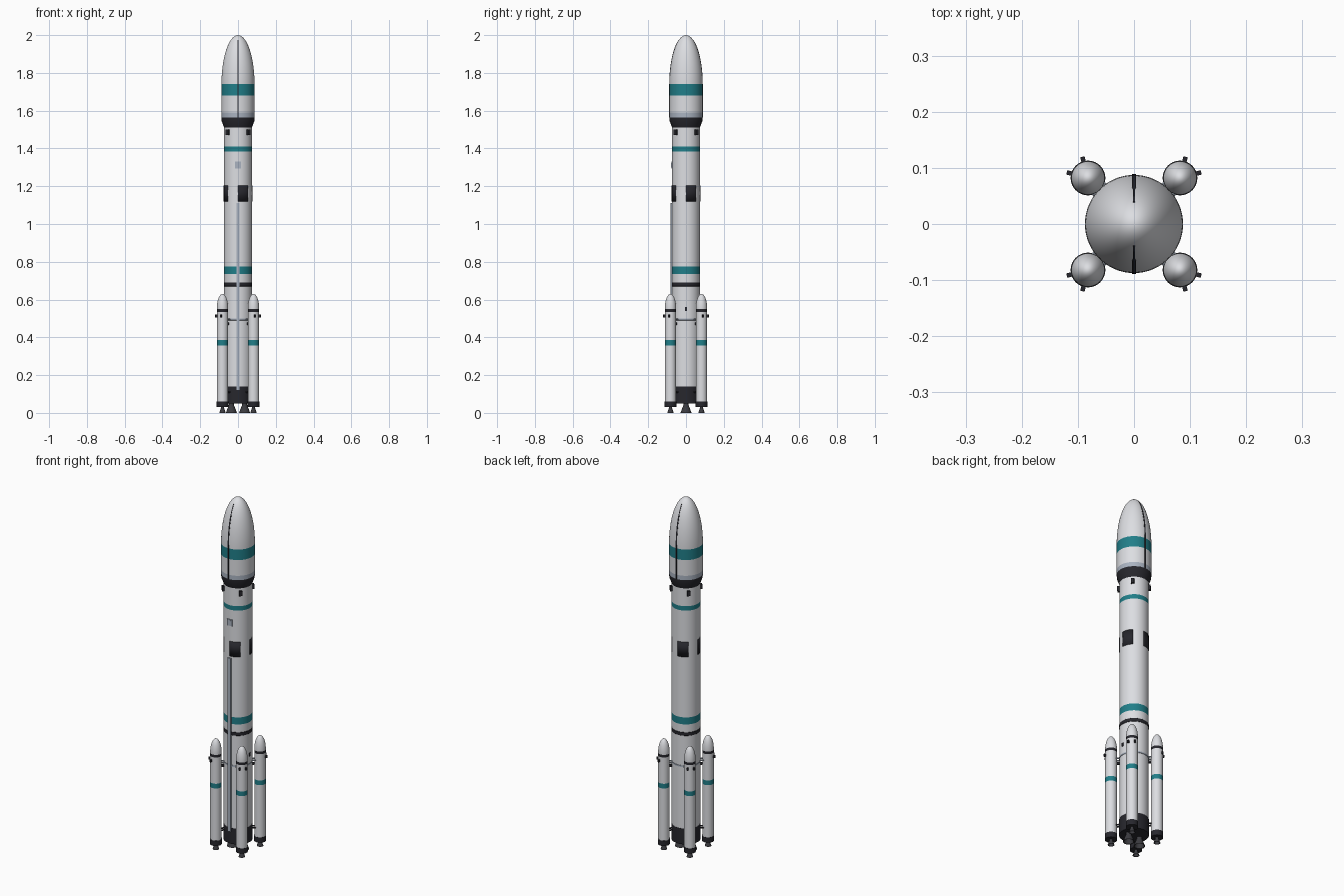
import bpy, bmesh, math
from mathutils import Matrix, Vector

cube = bpy.data.objects.get("Cube")
if cube:
    bpy.data.objects.remove(cube, do_unlink=True)


def material(name, r, g, b):
    m = bpy.data.materials.new(name)
    m.use_nodes = True
    m.diffuse_color = (r, g, b, 1)
    bsdf = m.node_tree.nodes["Principled BSDF"]
    bsdf.inputs["Base Color"].default_value = (r, g, b, 1)
    bsdf.inputs["Roughness"].default_value = 0.6
    return m


WHITE = material("white_paint", 0.72, 0.73, 0.76)
TEAL = material("teal_paint", 0.015, 0.21, 0.25)
BLACK = material("black_paint", 0.02, 0.02, 0.026)
GREY = material("blue_grey", 0.40, 0.45, 0.53)
STEEL = material("dark_metal", 0.045, 0.045, 0.052)


def finish(name, bm, mats, smooth=True):
    bmesh.ops.recalc_face_normals(bm, faces=bm.faces)
    for f in bm.faces:
        f.smooth = smooth
    me = bpy.data.meshes.new(name)
    bm.to_mesh(me)
    bm.free()
    for m in mats:
        me.materials.append(m)
    if smooth:
        me.set_sharp_from_angle(angle=math.radians(35))
    ob = bpy.data.objects.new(name, me)
    bpy.context.collection.objects.link(ob)
    return ob


def lathe(name, profile, at=(0, 0), sides=48):
    """Revolve (radius, z, material of the segment above) from bottom to top."""
    mats = list(dict.fromkeys(p[2] for p in profile))
    bm = bmesh.new()
    rings = []
    for r, z, _ in profile:
        n = 1 if r < 1e-5 else sides
        rings.append([bm.verts.new((at[0] + r * math.cos(math.tau * i / sides),
                                    at[1] + r * math.sin(math.tau * i / sides), z))
                      for i in range(n)])
    for a, b, p in zip(rings, rings[1:], profile):
        for i in range(sides):
            j = (i + 1) % sides
            quad = [a[i % len(a)], a[j % len(a)], b[j % len(b)], b[i % len(b)]]
            f = bm.faces.new(list(dict.fromkeys(quad)))
            f.material_index = mats.index(p[2])
    for ring, p in ((rings[0], profile[0]), (rings[-1], profile[-1])):
        if len(ring) > 1:
            bm.faces.new(ring).material_index = mats.index(p[2])
    return finish(name, bm, mats)


def dome(radius, z0, z1, mat, steps=14):
    out = []
    for i in range(steps + 1):
        t = math.pi / 2 * i / steps
        out.append((radius * math.cos(t), z0 + (z1 - z0) * math.sin(t), mat))
    return out


def box(name, size, centre, mat, angle=0.0):
    bm = bmesh.new()
    bmesh.ops.create_cube(bm, size=1, matrix=Matrix.Translation(centre)
                          @ Matrix.Rotation(angle, 4, 'Z') @ Matrix.Diagonal((*size, 1)))
    return finish(name, bm, [mat], smooth=False)


def rod(name, a, b, radius, mat):
    a, b = Vector(a), Vector(b)
    d = b - a
    bm = bmesh.new()
    bmesh.ops.create_cone(bm, cap_ends=True, segments=10, radius1=radius, radius2=radius,
                          depth=d.length, matrix=Matrix.Translation((a + b) / 2)
                          @ d.to_track_quat('Z', 'Y').to_matrix().to_4x4())
    return finish(name, bm, [mat])


def arc_plate(name, radius, start, end, z0, z1, mat, steps=8):
    bm = bmesh.new()
    cols = []
    for i in range(steps + 1):
        t = math.radians(start + (end - start) * i / steps)
        x, y = radius * math.cos(t), radius * math.sin(t)
        cols.append((bm.verts.new((x, y, z0)), bm.verts.new((x, y, z1))))
    for a, b in zip(cols, cols[1:]):
        bm.faces.new((a[0], b[0], b[1], a[1]))
    ob = finish(name, bm, [mat])
    mod = ob.modifiers.new("thickness", 'SOLIDIFY')
    mod.thickness = 0.002
    mod.offset = 0
    return ob


def nozzle(name, x, y, top_z, throat, mouth, mat):
    # flared bell, open at the bottom
    wall = [(throat, top_z), (throat * 0.9, top_z * 0.8),
            (mouth * 0.72, top_z * 0.42), (mouth, 0)]
    inner = [(r * 0.88, z + 0.001 * (z == 0)) for r, z in wall[1:]]
    profile = list(reversed(inner[::-1])) + wall[::-1]
    return lathe(name, [(r, z, mat) for r, z in profile], (x, y), 24)


R, F = 0.074, 0.0875   # core and fairing radius

# Core stage with painted bands
lathe("core_stage", [
    (R + 0.001, 0.05, BLACK), (R + 0.001, 0.14, BLACK), (R, 0.14, WHITE),
    (R, 0.67, BLACK), (R + 0.001, 0.671, BLACK), (R + 0.001, 0.689, BLACK),
    (R, 0.69, WHITE), (R, 0.735, TEAL), (R, 0.775, WHITE),
    (R, 1.385, TEAL), (R, 1.41, WHITE), (R, 1.515, WHITE)])

# Payload adapter and fairing
lathe("payload_adapter", [(R, 1.512, BLACK), (F - 0.001, 1.545, BLACK), (F, 1.565, BLACK)])
fairing = [(F, 1.565, GREY), (F, 1.59, WHITE), (F, 1.68, TEAL)] + dome(F, 1.74, 2.0, WHITE, 24)
lathe("payload_fairing", fairing, sides=64)

# Fairing seam strips, front and back
for side, label in ((-1, "front"), (1, "back")):
    bm = bmesh.new()
    rows = []
    for r, z, _ in fairing:
        if z < 1.98:
            w = 0.0035 if r > 0.065 else 0.002
            rows.append([bm.verts.new((sx * w, side * (r + d), z))
                         for sx, d in ((-1, -0.002), (-1, 0.0012), (1, 0.0012), (1, -0.002))])
    for a, b in zip(rows, rows[1:]):
        for i in range(4):
            bm.faces.new((a[i], a[(i + 1) % 4], b[(i + 1) % 4], b[i]))
    bm.faces.new(rows[0])
    bm.faces.new(rows[-1])
    finish("fairing_seam_" + label, bm, [BLACK], smooth=False)

# Checker patches around the core
for k in range(4):
    arc_plate(f"checker_patch_{k + 1}", R + 0.0005, 90 * k, 90 * k + 45.5, 1.12, 1.205, BLACK)

# Cable duct, access hatch and side port
box("cable_duct", (0.018, 0.012, 0.99), (0, -R - 0.001, 0.615), GREY)
box("hatch_frame", (0.032, 0.008, 0.036), (0, -R, 1.312), GREY)
box("hatch_panel", (0.02, 0.002, 0.024), (0, -R - 0.004, 1.312), GREY)
box("side_port", (0.006, 0.01, 0.02), (R, 0, 0.55), BLACK)

# Attachment ring around the core
lathe("attachment_ring", [(R, 0.490, GREY), (R + 0.0015, 0.491, GREY),
                          (R + 0.0015, 0.499, GREY), (R, 0.5, GREY)])

# Main engines
for s, label in ((-1, "right"), (1, "left")):
    nozzle("main_engine_" + label, s * 0.035, 0, 0.055, 0.014, 0.029, STEEL)

# Boosters, struts and thrusters on the four diagonals
B, D = 0.03, 0.082
for k in range(4):
    a = math.radians(45 + 90 * k)
    n = str(k + 1)
    c, s = math.cos(a), math.sin(a)
    x, y = D * math.copysign(1, c), D * math.copysign(1, s)

    lathe("booster_" + n, [
        (B + 0.001, 0.03, BLACK), (B + 0.001, 0.06, BLACK), (B, 0.06, WHITE),
        (B, 0.358, TEAL), (B, 0.385, WHITE),
        (B, 0.535, BLACK), (B, 0.55, WHITE)] + dome(B, 0.552, 0.63, WHITE), (x, y), 32)
    nozzle("booster_nozzle_" + n, x, y, 0.032, 0.009, 0.017, STEEL)

    # Paired booster thrusters, splayed either side of the outward direction
    for turn in (-30, 30):
        t = a + math.radians(turn)
        box(f"booster_thruster_{n}", (0.012, 0.008, 0.014),
            (x + 0.033 * math.cos(t), y + 0.033 * math.sin(t), 0.513), BLACK, t)

    # Upper and lower struts between core and booster
    for z, mat, label in ((0.495, GREY, "upper"), (0.11, BLACK, "lower")):
        for off in (-0.012, 0.012):
            px, py = -s * off, c * off
            rod(f"{label}_strut_{n}", (0.068 * c + px, 0.068 * s + py, z),
                (x - 0.022 * c + px, y - 0.022 * s + py, z), 0.004, mat)
    box("separation_bolt_" + n, (0.02, 0.01, 0.012), (0.08 * c, 0.08 * s, 0.472), BLACK, a)

    # Roll control thrusters below the adapter
    box("roll_thruster_" + n, (0.014, 0.016, 0.028), (0.077 * c, 0.077 * s, 1.485), BLACK, a)
